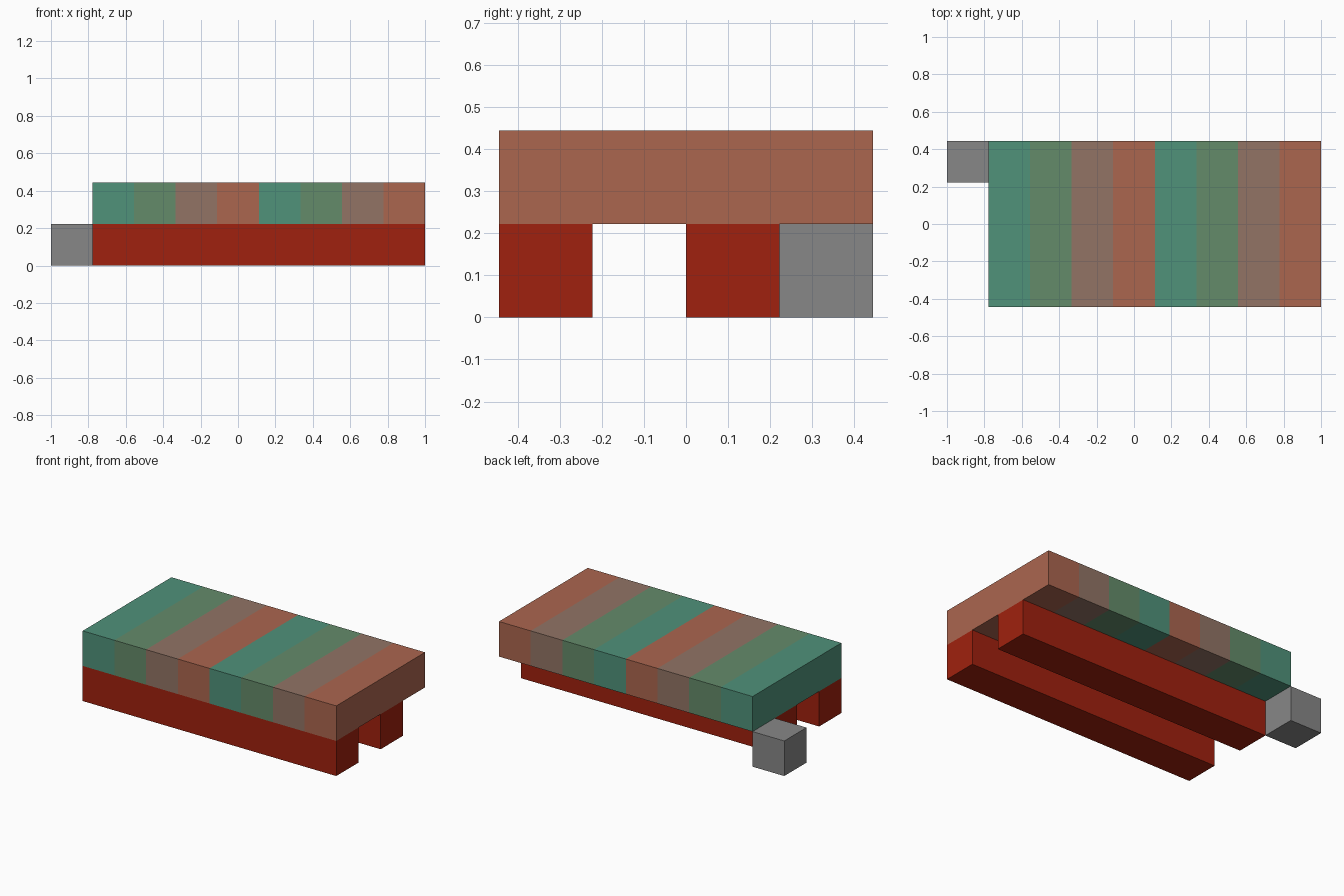
import bpy
import bmesh
from mathutils import Matrix, Vector

if "Cube" in bpy.data.objects:
    bpy.data.objects.remove(bpy.data.objects["Cube"], do_unlink=True)

U = 2 / 9  # one block


def srgb(r, g, b):
    return tuple((c / 255 / 12.92) if c < 11 else ((c / 255 + 0.055) / 1.055) ** 2.4
                 for c in (r, g, b)) + (1.0,)


def material(name, *rgb):
    mat = bpy.data.materials.new(name)
    mat.use_nodes = True
    mat.diffuse_color = srgb(*rgb)
    mat.node_tree.nodes["Principled BSDF"].inputs["Base Color"].default_value = srgb(*rgb)
    return mat


def box(name, low, high, mats, cuts=0):
    """Box between two corners in block units, optionally cut into slices along x."""
    low, high = Vector(low) * U, Vector(high) * U
    bm = bmesh.new()
    bmesh.ops.create_cube(bm, size=1, matrix=Matrix.LocRotScale(
        (low + high) / 2, None, high - low))
    for i in range(1, cuts):
        bmesh.ops.bisect_plane(bm, geom=bm.verts[:] + bm.edges[:] + bm.faces[:],
                               plane_co=(low.x + i * U, 0, 0), plane_no=(1, 0, 0))
    # Repeat the colours slice by slice; end caps join their neighbouring slice
    for face in bm.faces:
        x = (face.calc_center_median().x - low.x) / U
        face.material_index = min(int(x + 0.001), max(cuts, 1) - 1) % len(mats)
        if abs(face.normal.x) > 0.5 and x > 0.5:
            face.material_index = len(mats) - 1
    mesh = bpy.data.meshes.new(name)
    bm.to_mesh(mesh)
    bm.free()
    for mat in mats:
        mesh.materials.append(mat)
    obj = bpy.data.objects.new(name, mesh)
    bpy.context.collection.objects.link(obj)
    return obj


red = material("red", 160, 33, 14)
grey = material("grey", 135, 135, 135)
stripes = [material("teal", 80, 146, 122), material("green", 100, 139, 106),
           material("taupe", 146, 116, 101), material("terracotta", 171, 102, 79)]

# Striped deck
box("striped_deck", (-3.5, -2, 1), (4.5, 2, 2), stripes, cuts=8)

# Two long rails under the deck
for name, y in (("front_rail", -2), ("middle_rail", 0)):
    box(name, (-3.5, y, 0), (4.5, y + 1, 1), [red])

# Small block beyond the back corner
box("corner_block", (-4.5, 1, 0), (-3.5, 2, 1), [grey])
